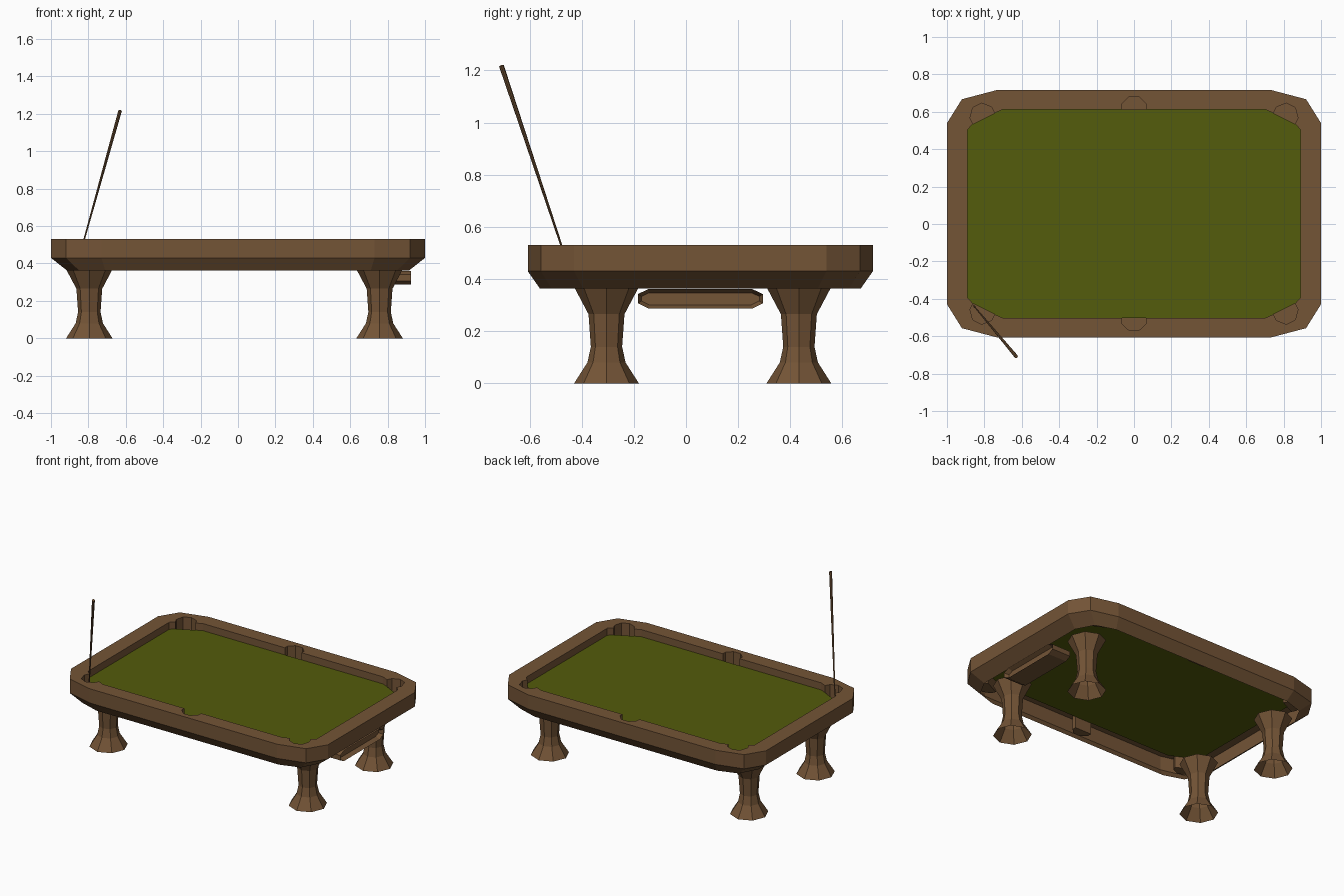
import bpy, bmesh, math
from mathutils import Vector, Matrix

cube = bpy.data.objects.get("Cube")
if cube:
    bpy.data.objects.remove(cube, do_unlink=True)

CY = 0.055         # table centre in y
TOP_Z = 0.53
FELT_Z = 0.48
POCKET_Z = 0.40
BASE_Z = 0.363


def material(name, rgb):
    m = bpy.data.materials.new(name)
    m.use_nodes = True
    m.diffuse_color = (*rgb, 1)
    m.node_tree.nodes["Principled BSDF"].inputs["Base Color"].default_value = (*rgb, 1)
    return m


wood = material("brown_wood", (0.173, 0.089, 0.037))
cloth = material("green_cloth", (0.088, 0.106, 0.0035))


def finish(bm, name, mat):
    bmesh.ops.recalc_face_normals(bm, faces=bm.faces)
    mesh = bpy.data.meshes.new(name)
    bm.to_mesh(mesh)
    bm.free()
    mesh.materials.append(mat)
    obj = bpy.data.objects.new(name, mesh)
    bpy.context.collection.objects.link(obj)
    return obj


def loft(bm, rings):
    """Skin equal-length rings into an open tube and return the vertex rows."""
    rows = [[bm.verts.new(p) for p in ring] for ring in rings]
    n = len(rows[0])
    for a, b in zip(rows, rows[1:]):
        for i in range(n):
            j = (i + 1) % n
            bm.faces.new((a[i], a[j], b[j], b[i]))
    return rows


def outline(corner, z):
    """Mirror one corner's points into all four corners, counter-clockwise."""
    pts = []
    for sx, sy in ((1, 1), (-1, 1), (-1, -1), (1, -1)):
        part = [(x * sx, y * sy + CY, z) for x, y in corner]
        pts += part if sx * sy > 0 else part[::-1]
    return pts


def ring(x, y, z, r, n=8):
    return [(x + r * math.cos(2 * math.pi * i / n),
             y + r * math.sin(2 * math.pi * i / n), z) for i in range(n)]


# Rail frame: open-bottomed shell with pocket notches in its inner edge
outer = [(1.0, 0.484), (0.92, 0.612), (0.73, 0.662)]
under = [(0.915, 0.45), (0.85, 0.57), (0.71, 0.615)]
corner_notch = [(0.861, 0.48), (0.877, 0.512), (0.862, 0.567),
                (0.814, 0.591), (0.761, 0.57), (0.745, 0.538)]
side_notch = [(0.065, 0.558), (0.065, 0.587), (0.027, 0.624)]
inner = [(0.89, 0.45)] + corner_notch + [(0.70, 0.558)] + side_notch
bm = bmesh.new()
outside = loft(bm, [outline(under, BASE_Z), outline(outer, 0.43), outline(outer, TOP_Z)])[-1]
inside = loft(bm, [outline(inner, FELT_Z), outline(inner, TOP_Z)])[-1]
rim = [bm.edges.get((row[i - 1], row[i])) for row in (outside, inside) for i in range(len(row))]
bmesh.ops.triangle_fill(bm, edges=rim, normal=(0, 0, 1))
finish(bm, "rail_frame", wood)

# Pocket cups below the rail notches
cups = [(f"{'left' if sx > 0 else 'right'}_corner", sx, sy, corner_notch) for sx in (1, -1) for sy in (1, -1)]
full_side = side_notch + [(-x, y) for x, y in reversed(side_notch)]
cups += [("side", 1, sy, full_side) for sy in (1, -1)]
for name, sx, sy, notch in cups:
    bm = bmesh.new()
    rows = loft(bm, [[(x * sx, y * sy + CY, z) for x, y in notch] for z in (FELT_Z, POCKET_Z)])
    bm.faces.new(rows[-1])
    finish(bm, f"{'back' if sy > 0 else 'front'}_{name}_pocket", wood)

# Playing surface
bm = bmesh.new()
bed = [inner[0], corner_notch[0], corner_notch[-1], (0.70, 0.558)]
bm.faces.new([bm.verts.new(p) for p in outline(bed, FELT_Z)])
finish(bm, "playing_surface", cloth)

# Flared octagonal legs, hollow
leg_profile = [(0.124, 0), (0.073, 0.08), (0.06, 0.14), (0.069, 0.265), (0.123, 0.367)]
for end, x in (("right", -0.795), ("left", 0.757)):
    for side, y in (("front", -0.305), ("back", 0.433)):
        bm = bmesh.new()
        loft(bm, [ring(x, y, z, r) for r, z in leg_profile])
        finish(bm, f"{side}_{end}_leg", wood)

# Ball return tray with a recessed face
tray = [(-0.24, -0.018), (-0.2, -0.038), (0.2, -0.038), (0.24, -0.018),
        (0.24, 0.017), (0.2, 0.036), (-0.2, 0.036), (-0.24, 0.017)]
bm = bmesh.new()
rows = loft(bm, [[(x, CY + y, 0.325 + z) for y, z in tray] for x in (0.78, 0.926)])
bm.faces.new(rows[0])
face = bm.faces.new(rows[-1])
bmesh.ops.recalc_face_normals(bm, faces=bm.faces)
bmesh.ops.inset_region(bm, faces=[face], thickness=0.014, use_even_offset=True)
bmesh.ops.translate(bm, verts=face.verts, vec=(-0.03, 0, 0))
finish(bm, "ball_return_tray", wood)

# Leaning cue stick
tip, butt = Vector((-0.857, -0.437, 0.405)), Vector((-0.63, -0.708, 1.218))
axis = butt - tip
bm = bmesh.new()
for row in loft(bm, [ring(0, 0, 0, 0.003), ring(0, 0, axis.length, 0.0095)]):
    bm.faces.new(row)
bm.transform(Matrix.Translation(tip) @ axis.to_track_quat("Z", "Y").to_matrix().to_4x4())
finish(bm, "cue_stick", wood)
